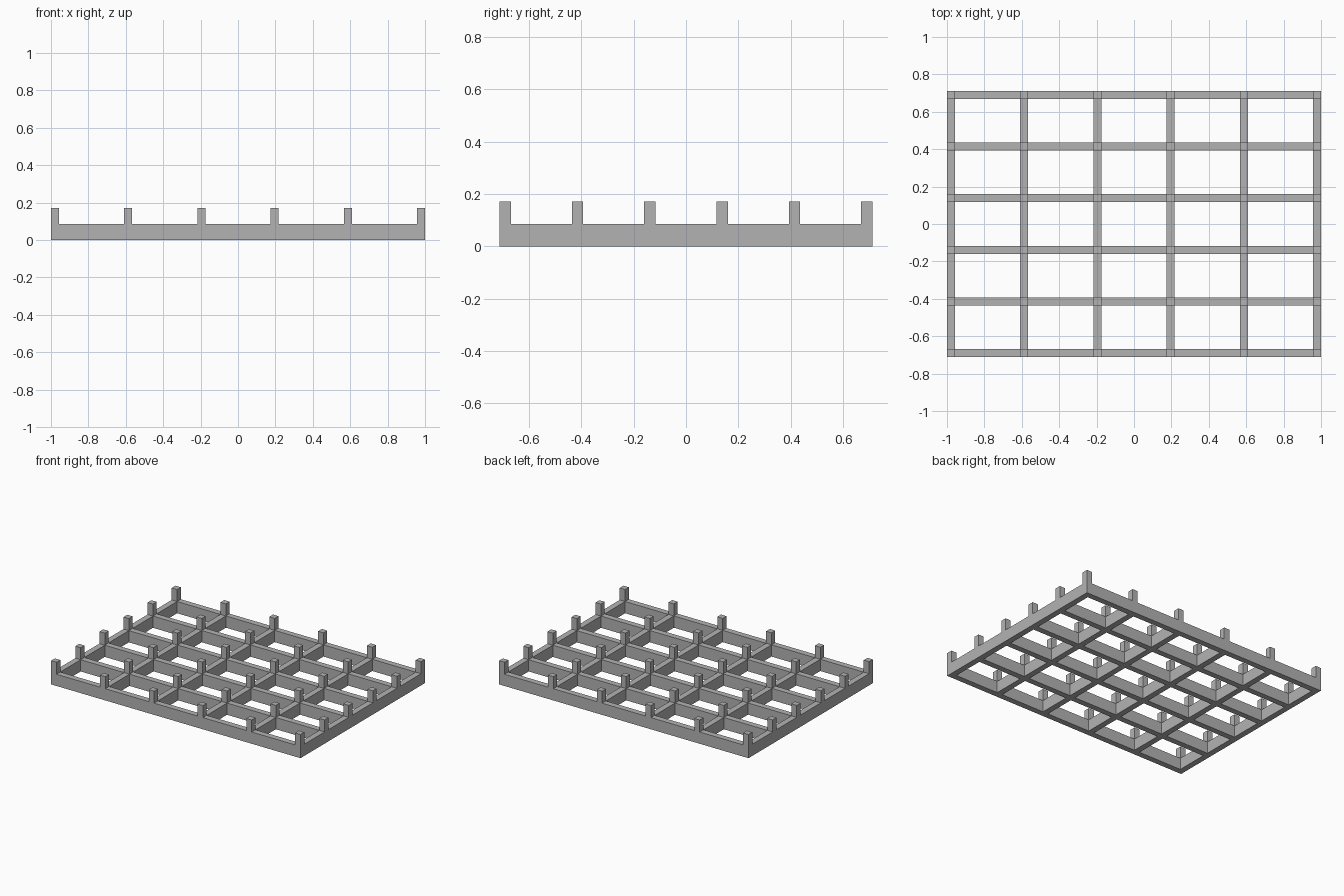
import bpy
import bmesh

HALF_X, HALF_Y = 1.0, 0.712
BAR = 0.043          # bar and post thickness
RAIL_TOP, POST_TOP = 0.085, 0.172
COUNT = 6            # bars in each direction

cube = bpy.data.objects.get("Cube")
if cube:
    bpy.data.objects.remove(cube, do_unlink=True)

grey = bpy.data.materials.new("plain grey")
grey.use_nodes = True
colour = (0.45, 0.45, 0.45, 1)
grey.diffuse_color = colour
grey.node_tree.nodes["Principled BSDF"].inputs["Base Color"].default_value = colour


def bar_edges(half):
    """Both edges of every evenly spaced bar, in order."""
    step = (2 * half - BAR) / (COUNT - 1)
    return [-half + i * step + side for i in range(COUNT) for side in (0, BAR)]


def raise_faces(bm, faces, height):
    """Extrude faces upward, dropping the ones left behind."""
    new = bmesh.ops.extrude_face_region(bm, geom=faces)["geom"]
    verts = [g for g in new if isinstance(g, bmesh.types.BMVert)]
    bmesh.ops.translate(bm, verts=verts, vec=(0, 0, height))
    return [g for g in new if isinstance(g, bmesh.types.BMFace)]


bm = bmesh.new()
xs, ys = bar_edges(HALF_X), bar_edges(HALF_Y)
grid = [[bm.verts.new((x, y, 0)) for y in ys] for x in xs]

# Flat lattice: even cells are bars, cells even both ways are crossings
for i in range(len(xs) - 1):
    for j in range(len(ys) - 1):
        if i % 2 and j % 2:
            continue
        bm.faces.new((grid[i][j], grid[i + 1][j], grid[i + 1][j + 1], grid[i][j + 1]))

# Rails: thicken the lattice, keeping its underside
rail_tops = raise_faces(bm, bm.faces[:], RAIL_TOP)

# Posts: raise each square crossing
crossings = [f for f in rail_tops
             if max(e.calc_length() for e in f.edges) < BAR * 1.5]
for face in crossings:
    raise_faces(bm, [face], POST_TOP - RAIL_TOP)
    if face.is_valid:
        bm.faces.remove(face)

bmesh.ops.recalc_face_normals(bm, faces=bm.faces[:])
mesh = bpy.data.meshes.new("lattice_with_posts")
bm.to_mesh(mesh)
bm.free()
mesh.materials.append(grey)
lattice = bpy.data.objects.new("lattice_with_posts", mesh)
bpy.context.collection.objects.link(lattice)
